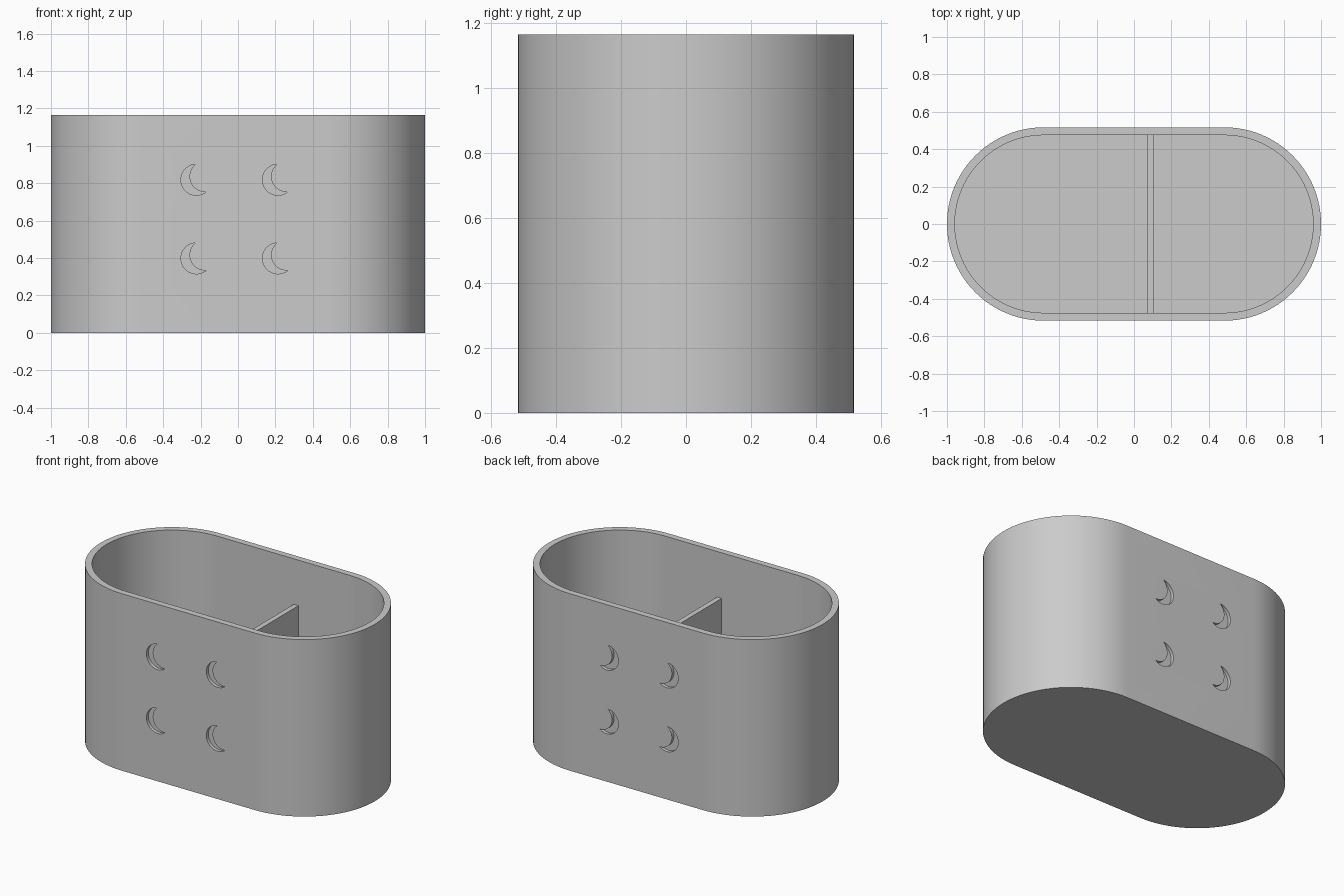
import bpy, bmesh, math
from mathutils import Vector

cube = bpy.data.objects.get("Cube")
if cube:
    bpy.data.objects.remove(cube, do_unlink=True)

HALF_LEN, RADIUS, HEIGHT = 1.0, 0.517, 1.165
WALL = 0.042
STRAIGHT = HALF_LEN - RADIUS

grey = bpy.data.materials.new("plain grey")
grey.use_nodes = True
colour = (0.6, 0.6, 0.6, 1)
grey.diffuse_color = colour
grey.node_tree.nodes["Principled BSDF"].inputs["Base Color"].default_value = colour


def prism(name, outline, sweep):
    """Closed outline of 3D points swept along a vector."""
    bm = bmesh.new()
    face = bm.faces.new([bm.verts.new(p) for p in outline])
    swept = bmesh.ops.extrude_face_region(bm, geom=[face])["geom"]
    verts = [v for v in swept if isinstance(v, bmesh.types.BMVert)]
    bmesh.ops.translate(bm, verts=verts, vec=sweep)
    bmesh.ops.recalc_face_normals(bm, faces=bm.faces)
    mesh = bpy.data.meshes.new(name)
    bm.to_mesh(mesh)
    bm.free()
    mesh.materials.append(grey)
    obj = bpy.data.objects.new(name, mesh)
    bpy.context.collection.objects.link(obj)
    return obj


def arc(cx, cy, r, start, end, n):
    angles = [start + (end - start) * i / n for i in range(n + 1)]
    return [(cx + r * math.cos(a), cy + r * math.sin(a)) for a in angles]


def stadium(r, z):
    q = math.pi / 2
    pts = arc(STRAIGHT, 0, r, -q, q, 48) + arc(-STRAIGHT, 0, r, q, 3 * q, 48)
    return [(x, y, z) for x, y in pts]


def crescent(cx, cz, y):
    r, shift = 0.083, Vector((0.046, 0.018))
    lean = math.atan2(shift.y, shift.x)
    half = math.acos(shift.length / 2 / r)
    outer = arc(cx, cz, r, lean + half, lean + 2 * math.pi - half, 40)
    inner = arc(cx + shift.x, cz + shift.y, r,
                lean + math.pi + half, lean + math.pi - half, 30)
    return [(x, y, z) for x, z in outer + inner[1:-1]]


def cut(obj, cutter):
    """Subtract the cutter, apply, and remove it."""
    mod = obj.modifiers.new("cut", "BOOLEAN")
    mod.operation, mod.solver, mod.object = "DIFFERENCE", "EXACT", cutter
    bpy.context.view_layer.objects.active = obj
    bpy.ops.object.modifier_apply(modifier=mod.name)
    bpy.data.objects.remove(cutter, do_unlink=True)


# Hollow rounded body
body = prism("container_body", stadium(RADIUS, 0), (0, 0, HEIGHT))
cut(body, prism("cavity_cutter", stadium(RADIUS - WALL, WALL), (0, 0, HEIGHT)))

# Shallow crescent recesses on the front and back walls
DEPTH = 0.021
for side in (-1, 1):
    for cx in (-0.222, 0.214):
        for cz in (0.398, 0.818):
            start = side * (RADIUS - DEPTH)
            cut(body, prism("crescent_cutter", crescent(cx, cz, start),
                            (0, side * 0.1, 0)))

# Inner divider, lower than the rim
x0, x1, y = 0.073, 0.107, RADIUS - WALL + 0.005
prism("divider", [(x0, -y, WALL - 0.01), (x1, -y, WALL - 0.01),
                  (x1, y, WALL - 0.01), (x0, y, WALL - 0.01)],
      (0, 0, 0.865 - WALL + 0.01))

# Smooth the curved walls, keep rims crisp
bpy.ops.object.select_all(action="DESELECT")
body.select_set(True)
bpy.context.view_layer.objects.active = body
bpy.ops.object.shade_smooth_by_angle(angle=math.radians(30))
